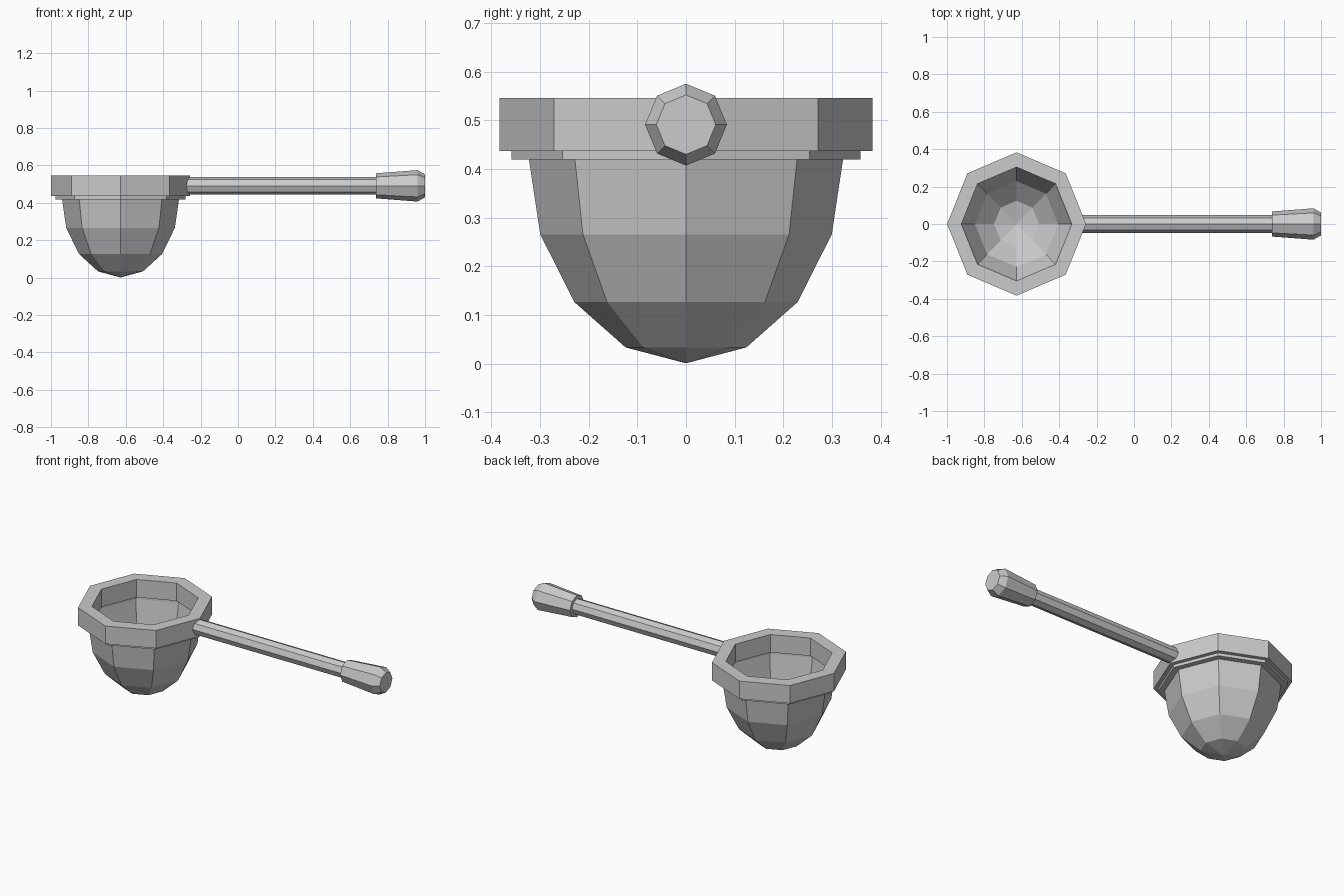
import bpy, bmesh
from math import sin, cos, pi

if "Cube" in bpy.data.objects:
    bpy.data.objects.remove(bpy.data.objects["Cube"])

SIDES = 8


def lathe(name, profile, place, closed=False):
    """Revolve (radius, height) points into an eight-sided flat-shaded object."""
    bm = bmesh.new()
    rings = []
    for r, h in profile:
        if r == 0:
            rings.append([bm.verts.new(place(0, 0, h))] * SIDES)
        else:
            rings.append([bm.verts.new(place(r * cos(2 * pi * i / SIDES),
                                             r * sin(2 * pi * i / SIDES), h))
                          for i in range(SIDES)])
    pairs = list(zip(rings, rings[1:]))
    if closed:
        pairs.append((rings[-1], rings[0]))
    for a, b in pairs:
        for i in range(SIDES):
            j = (i + 1) % SIDES
            quad = list(dict.fromkeys((a[i], a[j], b[j], b[i])))
            bm.faces.new(quad)
    bmesh.ops.recalc_face_normals(bm, faces=bm.faces)
    mesh = bpy.data.meshes.new(name)
    bm.to_mesh(mesh)
    bm.free()
    ob = bpy.data.objects.new(name, mesh)
    bpy.context.collection.objects.link(ob)
    return ob


def upright(x, y, h):
    # bowl axis, slightly narrower along x
    return (-0.628 + x * 0.97, y, h)


def sideways(x, y, h):
    # handle axis runs along x
    return (h, x, 0.491 + y)


# bowl: half sphere stretched downwards, open at the top
bowl = [(0.324 * sin(k * pi / 8) if k else 0, 0.43 - 0.429 * cos(k * pi / 8))
        for k in range(5)]
bowl.append((0.324, 0.437))
lathe("bowl", bowl, upright)

# heavy rim and the thin collar beneath it
lathe("rim", [(0.304, 0.546), (0.383, 0.546), (0.383, 0.437), (0.304, 0.437)],
      upright, closed=True)
lathe("collar", [(0.322, 0.437), (0.358, 0.437), (0.358, 0.419), (0.322, 0.419)],
      upright, closed=True)

# handle shaft and flared grip
lathe("handle_shaft", [(0, -0.295), (0.047, -0.295), (0.047, 0.76), (0, 0.76)], sideways)
lathe("handle_grip", [(0, 0.737), (0.067, 0.737), (0.084, 0.96), (0.061, 1.0), (0, 1.0)],
      sideways)
